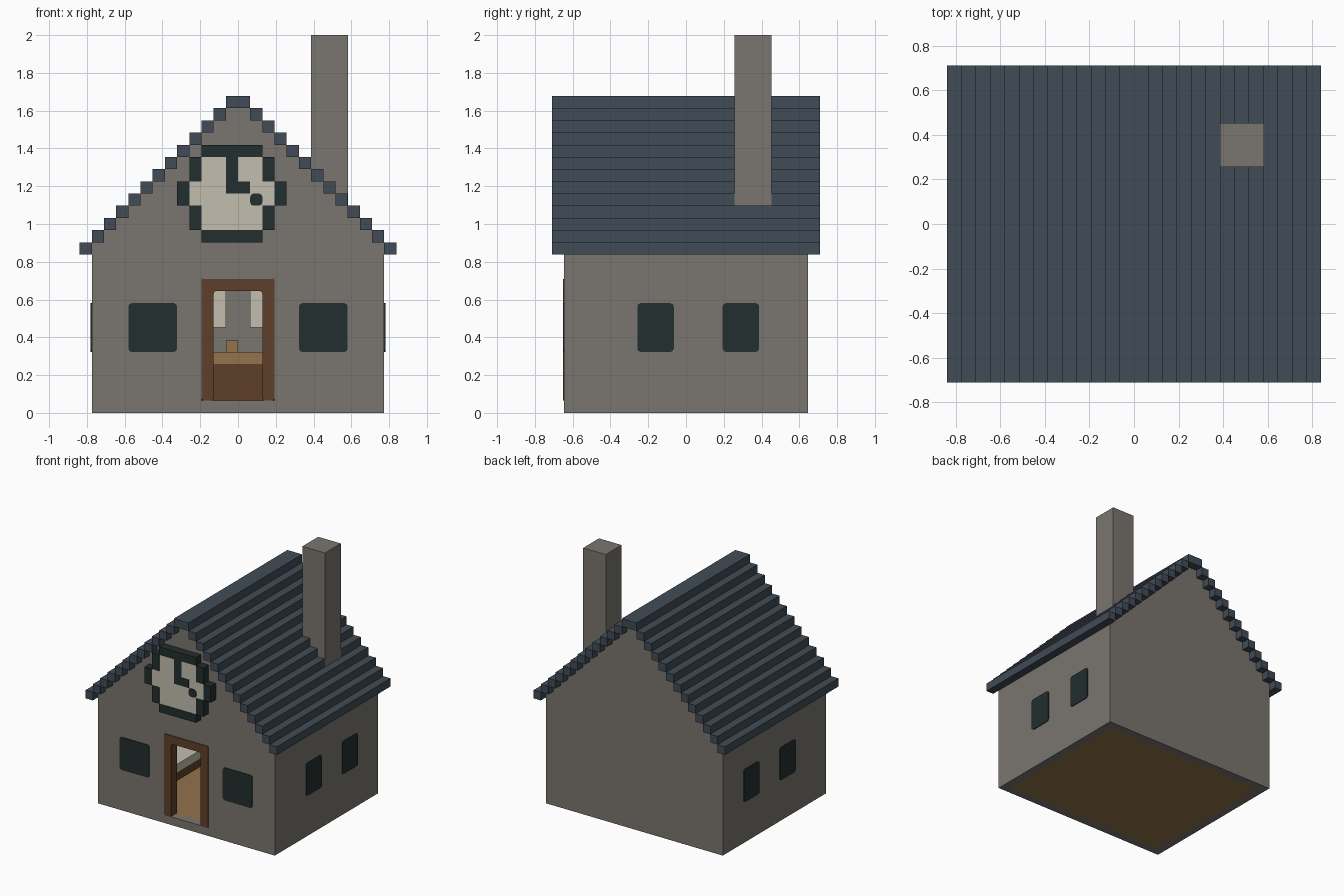
import bpy, bmesh
from mathutils import Vector

U = 2 / 31  # one building block
cube = bpy.data.objects.get("Cube")
if cube:
    bpy.data.objects.remove(cube)


def material(name, rgb):
    lin = [((c / 255 + 0.055) / 1.055) ** 2.4 for c in rgb] + [1]
    m = bpy.data.materials.new(name)
    m.use_nodes = True
    m.diffuse_color = lin
    m.node_tree.nodes["Principled BSDF"].inputs["Base Color"].default_value = lin
    return m


STONE = material("stone", (122, 118, 112))
SLATE = material("slate", (65, 75, 86))
DARK = material("dark_teal", (34, 46, 46))
CREAM = material("cream", (194, 190, 174))
BROWN = material("dark_wood", (94, 64, 42))
TAN = material("light_wood", (148, 115, 75))


def finish(name, bm, mat):
    bmesh.ops.recalc_face_normals(bm, faces=bm.faces)
    me = bpy.data.meshes.new(name)
    bm.to_mesh(me)
    bm.free()
    me.materials.append(mat)
    ob = bpy.data.objects.new(name, me)
    bpy.context.collection.objects.link(ob)
    return ob


def boxes(name, mat, *ranges):
    """Boxes given as (x0, x1, y0, y1, z0, z1) in blocks."""
    bm = bmesh.new()
    for x0, x1, y0, y1, z0, z1 in ranges:
        lo, hi = Vector((x0, y0, z0)), Vector((x1, y1, z1))
        verts = bmesh.ops.create_cube(bm, size=1)["verts"]
        for v in verts:
            v.co = ((lo + hi) / 2 + Vector(a * b for a, b in zip(v.co, hi - lo))) * U
    return finish(name, bm, mat)


def prism(name, mat, outline, y0, y1):
    """An x-z outline extruded along y, in blocks."""
    bm = bmesh.new()
    face = bm.faces.new([bm.verts.new((x * U, y0 * U, z * U)) for x, z in outline])
    new = bmesh.ops.extrude_face_region(bm, geom=[face])["geom"]
    for v in new:
        if isinstance(v, bmesh.types.BMVert):
            v.co.y = y1 * U
    return finish(name, bm, mat)


def soften(ob, axis, width=0.018):
    """Round the edges of a plate that run along one axis."""
    bm = bmesh.new()
    bm.from_mesh(ob.data)
    edges = [e for e in bm.edges
             if abs((e.verts[0].co - e.verts[1].co).normalized()[axis]) > 0.9]
    bmesh.ops.bevel(bm, geom=edges, offset=width, segments=2, profile=0.5,
                    affect="EDGES")
    bm.to_mesh(ob.data)
    bm.free()


def mirrored(points):
    return points + [(-x, z) for x, z in reversed(points)]


# Gable walls with stepped tops, the front one cut out for the door
steps = [(12, 0)]
for j in range(12):
    steps += [(12 - j, 13 + j), (11 - j, 13 + j)] if j else [(12, 14), (11, 14)]
steps = [(12, 0)]
for j in range(12):
    steps += [(12 - j, 14 + j), (11 - j, 14 + j)]
steps = steps[:-1]
steps[-1] = (1, 25)
prism("back_wall", STONE, mirrored(steps), 9, 10)
prism("front_wall", STONE, mirrored([(3, 11), (3, 0)] + steps), -10, -9)
boxes("door_sill", STONE, (-3, 3, -10, -9, 0, 1))

# Side walls and floor
for side, x in (("left", 11), ("right", -12)):
    boxes(side + "_wall", STONE, (x, x + 1, -9, 9, 0, 14))
boxes("floor", TAN, (-11, 11, -9, 9, 0, 1))

# Roof of stepped slate courses
courses = [(-1, 1, -11, 11, 25, 26)]
for i in range(1, 13):
    for x in (i, -i - 1):
        courses.append((x, x + 1, -11, 11, 25 - i, 26 - i))
boxes("roof", SLATE, *courses)
boxes("chimney", STONE, (5.97, 9.03, 3.97, 7.03, 17, 31))

# Door frame filling the wall opening
frame = prism("door_frame", BROWN,
              mirrored([(2, 10), (2, 1), (3, 1), (3, 11)]), -10.1, -9)
soften(frame, 1, 0.014)

# Windows
P = 0.1
for side, x in (("left", 5), ("right", -9)):
    soften(boxes("front_window_" + side, DARK, (x, x + 4, -10 - P, -9.9, 5, 9)), 1)
for side, x0, x1 in (("left", 11.9, 12 + P), ("right", -12 - P, -11.9)):
    for place, y in (("front", -4), ("back", 3)):
        w = boxes(f"{side}_{place}_window", DARK, (x0, x1, y, y + 3, 5, 9))
        soften(w, 0)

# Wall clock: blocky rim, face and hands
rim = [(-3, 2, 14, 15), (-3, 2, 21, 22)]
for z, left, right in ((15, -4, 2), (17, -5, 3), (19, -4, 2)):
    rim += [(x, x + 1, z, z + 2) for x in (left, right)]
boxes("clock_rim", DARK, *[(a, b, -11, -10, c, d) for a, b, c, d in rim])
boxes("clock_face", CREAM, (-3, 2, -10.95, -10, 15, 21),
      (-4, -3, -10.95, -10, 17, 19), (2, 3, -10.95, -10, 17, 19))
boxes("clock_hands", DARK, (-1, 0, -11, -10.9, 18, 21), (0, 1, -11, -10.9, 18, 19))
soften(boxes("clock_dot", DARK, (1, 2, -11, -10.9, 17, 18)), 1)

# Kitchen along the back wall
boxes("counter", BROWN, (-6, 6, 7, 9, 1, 4))
boxes("counter_top", TAN, (-6, 6, 7, 9, 4, 5))
boxes("counter_box", TAN, (-1, 0, 8, 9, 5, 6))
boxes("cupboards", CREAM, (-6, -1, 8, 9, 7, 11), (1, 6, 8, 9, 7, 11))

# Bed along the right wall
boxes("bed_base", BROWN, (-11, -7, -3, 5, 1, 2))
boxes("mattress", CREAM, (-11, -7, -3, 5, 2, 3))
boxes("pillow", CREAM, (-10.5, -7.5, 3, 4.5, 3, 3.5))
